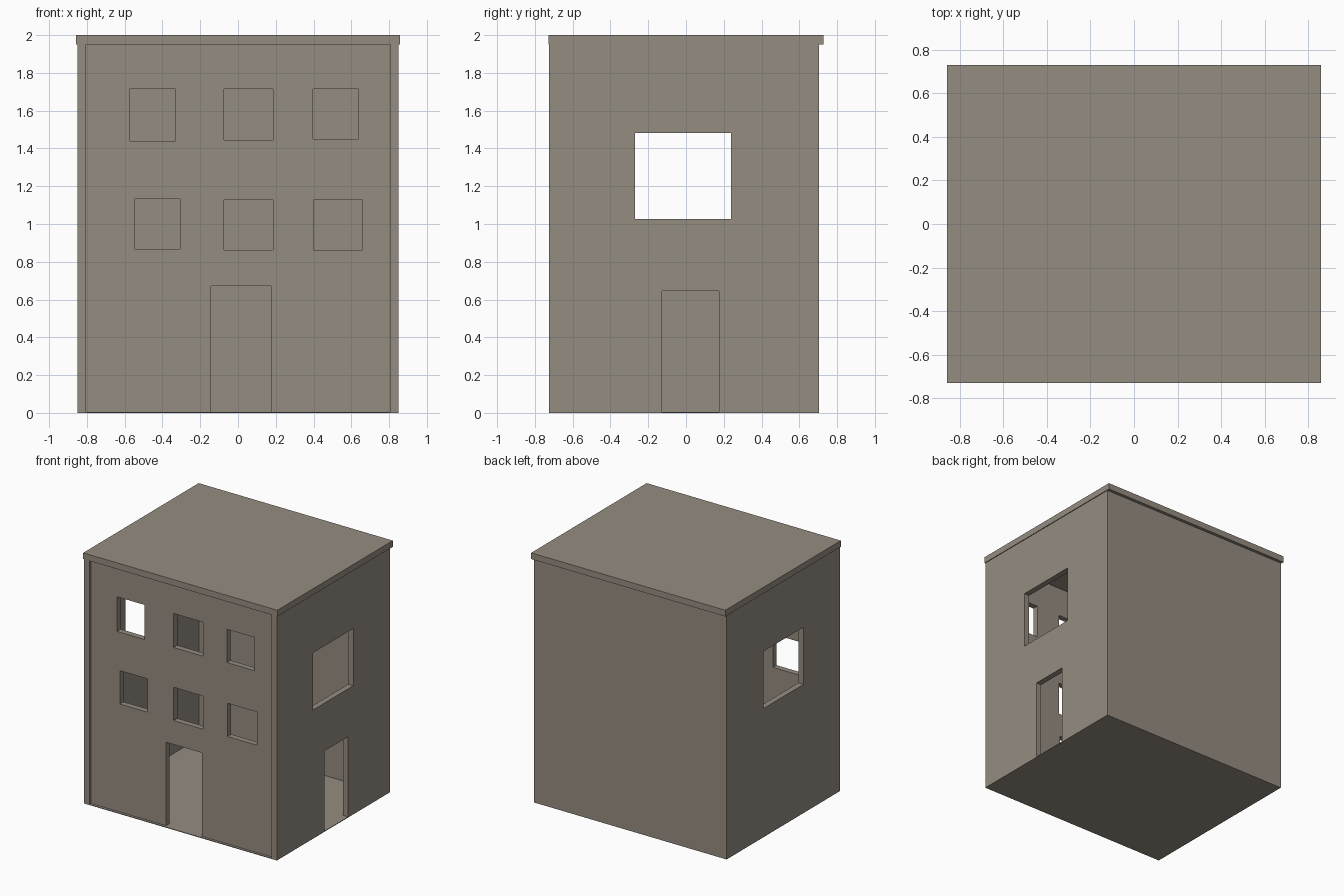
import bpy
import bmesh
from mathutils import Vector

if "Cube" in bpy.data.objects:
    bpy.data.objects.remove(bpy.data.objects["Cube"])

stone = bpy.data.materials.new("warm_grey_stone")
stone.diffuse_color = (0.30, 0.262, 0.218, 1)
stone.use_nodes = True
stone.node_tree.nodes["Principled BSDF"].inputs["Base Color"].default_value = stone.diffuse_color


def boxes(name, spans):
    """One object made of boxes, each ((x0, x1), (y0, y1), (z0, z1))."""
    bm = bmesh.new()
    for span in spans:
        verts = bmesh.ops.create_cube(bm, size=1)["verts"]
        for v in verts:
            v.co = Vector([a + (b - a) * (c + 0.5) for (a, b), c in zip(span, v.co)])
    mesh = bpy.data.meshes.new(name)
    bm.to_mesh(mesh)
    bm.free()
    mesh.materials.append(stone)
    obj = bpy.data.objects.new(name, mesh)
    bpy.context.collection.objects.link(obj)
    return obj


def cut(wall, openings):
    """Cut box openings through a wall and discard the cutter."""
    cutter = boxes("opening_cutter", openings)
    cutter.hide_render = True
    mod = wall.modifiers.new("openings", "BOOLEAN")
    mod.operation = "DIFFERENCE"
    mod.solver = "EXACT"
    mod.object = cutter
    bpy.context.view_layer.objects.active = wall
    bpy.ops.object.modifier_apply(modifier=mod.name)
    bpy.data.objects.remove(cutter)


# Main dimensions
X_OUT, X_IN = 0.851, 0.805
Y_FRONT, Y_BACK = -0.725, 0.703
RECESS, THICK = 0.02, 0.046
FLOOR, EAVES = 0.005, 1.95
height = (FLOOR, EAVES)

# Floor and overhanging roof slab
boxes("floor", [((-X_OUT, X_OUT), (Y_FRONT, Y_BACK), (0, FLOOR))])
boxes("roof_slab", [((-0.857, 0.857), (-0.728, 0.728), (EAVES, 2))])

# Front wall, set back slightly between the side walls
y0 = Y_FRONT + RECESS
front = boxes("front_wall", [((-X_IN, X_IN), (y0, y0 + THICK), height)])
front_openings = [
    (-0.575, -0.332, 1.44, 1.716), (-0.074, 0.185, 1.445, 1.716), (0.396, 0.638, 1.451, 1.716),
    (-0.549, -0.306, 0.867, 1.133), (-0.074, 0.185, 0.862, 1.127), (0.401, 0.66, 0.862, 1.127),
    (-0.142, 0.174, -0.1, 0.671),  # doorway
]
cut(front, [((a, b), (-0.8, -0.6), (c, d)) for a, b, c, d in front_openings])

# Plain back wall
boxes("back_wall", [((-X_IN, X_IN), (Y_BACK - THICK, Y_BACK), height)])

# Side walls: a large window in each, a doorway on the right only
side_window = (-0.269, 0.238, 1.027, 1.483)
side_door = (-0.127, 0.174, -0.1, 0.645)
for name, s, openings in (("left_wall", -1, [side_window]),
                          ("right_wall", 1, [side_window, side_door])):
    wall = boxes(name, [(sorted((s * X_IN, s * X_OUT)), (Y_FRONT, Y_BACK), height)])
    cut(wall, [(sorted((s * 0.7, s * 0.95)), (a, b), (c, d)) for a, b, c, d in openings])
